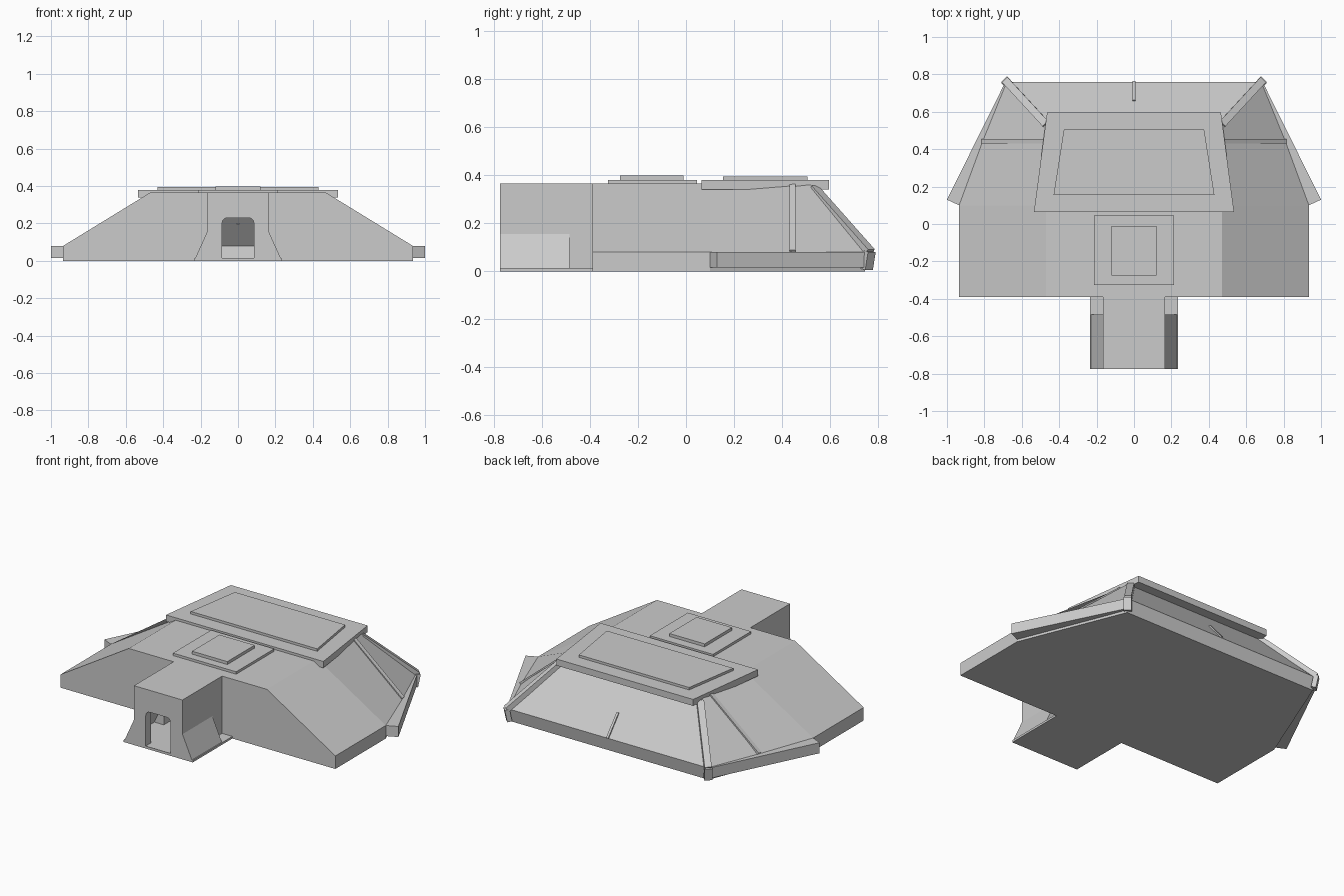
import bpy, bmesh, math
from mathutils import Vector

if "Cube" in bpy.data.objects:
    bpy.data.objects.remove(bpy.data.objects["Cube"])


def make(name, faces, mirror=False):
    """Object from a list of polygons; shared corners are welded."""
    bm = bmesh.new()
    for f in faces:
        bm.faces.new([bm.verts.new(p) for p in f])
    bmesh.ops.remove_doubles(bm, verts=bm.verts[:], dist=1e-5)
    bmesh.ops.recalc_face_normals(bm, faces=bm.faces[:])
    me = bpy.data.meshes.new(name)
    bm.to_mesh(me)
    bm.free()
    ob = bpy.data.objects.new(name, me)
    bpy.context.collection.objects.link(ob)
    if mirror:
        m = ob.modifiers.new("mirror", 'MIRROR')
        m.merge_threshold = 1e-4
    return ob


def loft(name, a, b, mirror=False):
    """Closed solid between two matching rings."""
    n = len(a)
    sides = [[a[i], a[(i + 1) % n], b[(i + 1) % n], b[i]] for i in range(n)]
    return make(name, [a, b] + sides, mirror)


def prism(name, outline, z0, z1, mirror=False):
    return loft(name, [(x, y, z0) for x, y in outline],
                [(x, y, z1) for x, y in outline], mirror)


def beam(name, p, q, side, width, thick, mirror=False):
    """Rectangular bar from p to q, 'side' sets its width direction."""
    p, q, side = Vector(p), Vector(q), Vector(side)
    d = (q - p).normalized()
    s = (side - d * side.dot(d)).normalized()
    u = d.cross(s) * thick / 2
    s *= width / 2
    off = [s + u, s - u, -s - u, -s + u]
    return loft(name, [p + o for o in off], [q + o for o in off], mirror)


# Main hull shell (right half, mirrored)
F, H, L = -0.39, 0.365, 0.08          # front wall, roof height, skirt height
a0, a1, a2 = (.935, F, 0), (.935, F, L), (.47, F, H)
b0, b1, b2 = (.935, .1, 0), (.935, .1, L), (.47, .1, H)
c1, c2 = (.81, .44, L), (.47, .44, H)
d0, d1, d2 = (.675, .745, 0), (.68, .76, L), (.47, .515, H)
make("hull", [
    [(.165, F, 0), (.235, F, 0), a0, a1, a2, (.165, F, H)],     # front wall
    [a0, b0, b1, a1],                                           # side skirt
    [a1, b1, b2, a2],                                           # side slope
    [b1, c1, c2, b2],                                           # tapered slope
    [c1, d1, d2, c2],                                           # rear hip
    [b0, d0, d1, c1, b1],                                       # rear side skirt
    [d1, (0, .76, L), (0, .515, H), d2],                        # back slope
    [d0, (0, .745, 0), (0, .76, L), d1],                        # back skirt
    [(0, F, H), (.165, F, H), a2, b2, c2, d2, (0, .515, H)],    # roof
    [(0, -.775, 0), (.235, -.775, 0), (.235, F, 0), a0, b0, d0, (0, .745, 0)],
], True)

# Entrance block with rounded doorway and flared foot
E, B = -.775, -.485
r = .028
door = [(.085, .015)] + [(.085 - r + r * math.cos(t), .23 - r + r * math.sin(t))
                         for t in [i * math.pi / 8 for i in range(5)]] + [(0, .23)]
front = [(x, E, z) for x, z in door]
inner = [(x, E + .05, z) for x, z in door]
jamb = [[front[i], front[i + 1], inner[i + 1], inner[i]] for i in range(len(door) - 1)]
make("entrance", jamb + [
    [(0, E, 0), (.235, E, 0), (.165, E, .155), (.165, E, H), (0, E, H)]
    + front[::-1] + [(0, E, .015)],
    [(.235, E, 0), (.235, B, 0), (.165, B, .155), (.165, E, .155)],
    [(.235, B, 0), (.165, B, 0), (.165, B, .155)],
    [(.165, E, .155), (.165, B, .155), (.165, B, 0), (.165, F, 0), (.165, F, H), (.165, E, H)],
    [(0, E, H), (.165, E, H), (.165, F, H), (0, F, H)],
], True)
prism("entrance_floor", [(-.235, E), (.235, E), (.235, F), (-.235, F)], 0, .013)


def trapezoid(x0, y0, x1, y1):
    return [(-x0, y0), (x0, y0), (x1, y1), (-x1, y1)]


# Roof plates
prism("roof_slab", trapezoid(.535, .065, .465, .595), .34, .38)
prism("roof_slab_panel", trapezoid(.43, .155, .375, .505), .378, .395)
prism("hatch_base", trapezoid(.215, -.325, .215, .045), .36, .38)
prism("hatch_cover", trapezoid(.12, -.275, .12, -.01), .378, .398)

# Rails along the tapered rear sides
prism("side_rail", [(.935, .1), (1, .13), (.69, .755), (.625, .725)], .015, L, True)

# Ribs and corner posts
beam("corner_rib", (.685, .765, .08), (.468, .53, .345), (.7, -.7, 0), .04, .03, True)
beam("corner_post", (.677, .752, .008), (.686, .764, .083), (.7, -.7, 0), .045, .028, True)
beam("side_rib", (.81, .443, .083), (.475, .443, .362), (0, 1, 0), .025, .014, True)
beam("back_seam", (0, .762, .082), (0, .66, .2), (1, 0, 0), .014, .01)
